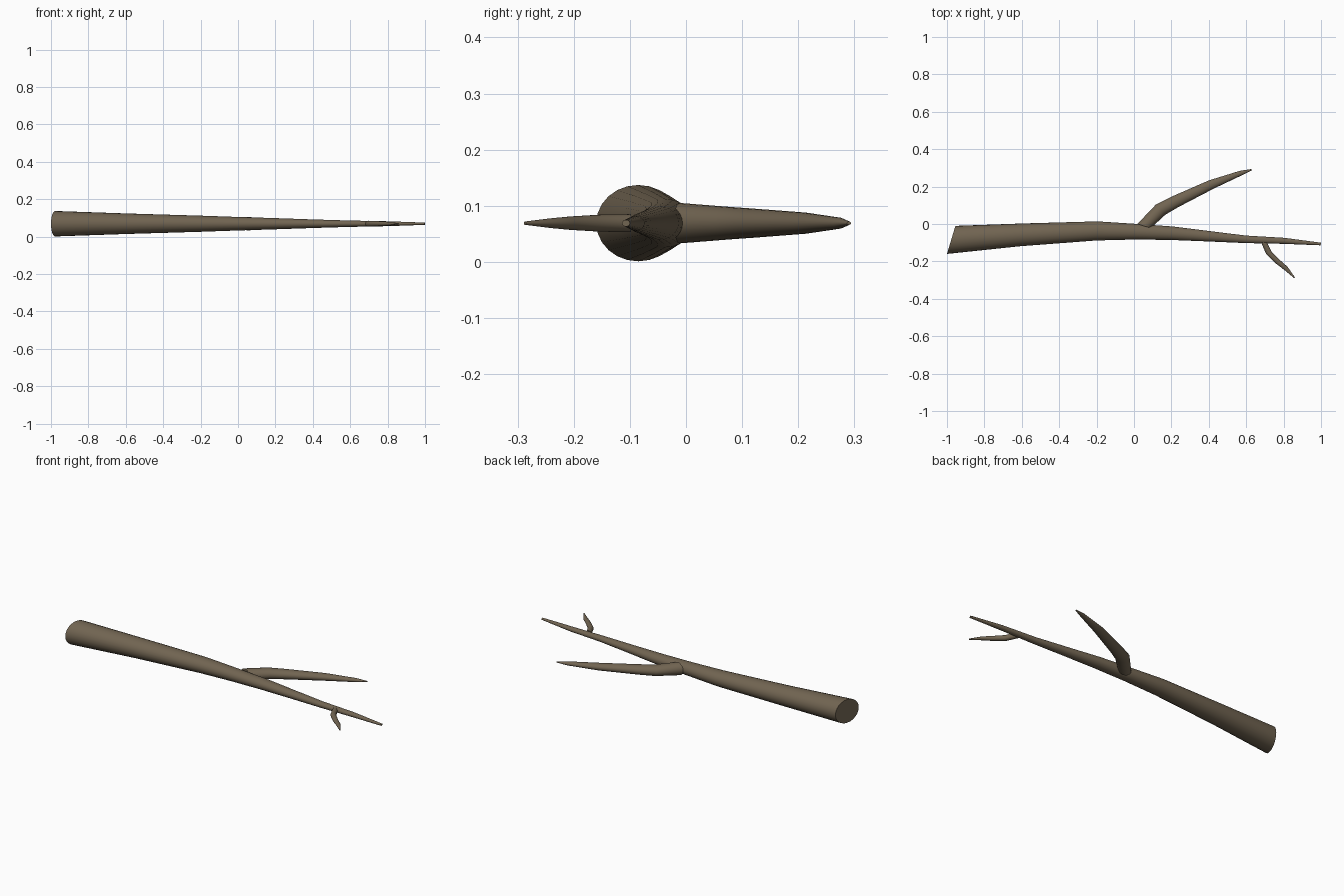
import bpy, bmesh, math
from mathutils import Vector

bark = bpy.data.materials.new("brown bark")
bark.diffuse_color = (0.165, 0.128, 0.083, 1)
MID_Z = 0.069
SIDES = 24


def limb(name, rings):
    """Tapering limb; each ring spans two outline points (seen from above) with a half height."""
    bm = bmesh.new()
    loops = []
    for ax, ay, bx, by, hz in rings:
        c = Vector(((ax + bx) / 2, (ay + by) / 2, MID_Z))
        u = Vector(((ax - bx) / 2, (ay - by) / 2, 0))
        w = Vector((0, 0, hz))
        angles = [2 * math.pi * i / SIDES for i in range(SIDES)]
        loops.append([bm.verts.new(c + u * math.cos(a) + w * math.sin(a)) for a in angles])
    for p, q in zip(loops, loops[1:]):
        for i in range(SIDES):
            j = (i + 1) % SIDES
            bm.faces.new((p[i], p[j], q[j], q[i]))
    bm.faces.new(loops[0])
    bm.faces.new(loops[-1])
    bmesh.ops.recalc_face_normals(bm, faces=bm.faces)
    mesh = bpy.data.meshes.new(name)
    bm.to_mesh(mesh)
    bm.free()
    mesh.materials.append(bark)
    ob = bpy.data.objects.new(name, mesh)
    bpy.context.collection.objects.link(ob)
    bpy.context.view_layer.objects.active = ob
    ob.select_set(True)
    bpy.ops.object.shade_smooth_by_angle(angle=math.radians(35))
    ob.select_set(False)


# Main branch with a slanted cut end
limb("main_branch", [
    (-0.955, -0.010, -1.00, -0.160, 0.068),
    (-0.590, 0.003, -0.61, -0.119, 0.055),
    (-0.195, 0.014, -0.20, -0.088, 0.043),
    (0.005, 0.001, 0.00, -0.083, 0.036),
    (0.205, -0.013, 0.19, -0.085, 0.030),
    (0.405, -0.038, 0.39, -0.093, 0.023),
    (0.600, -0.062, 0.595, -0.102, 0.017),
    (0.805, -0.074, 0.80, -0.106, 0.013),
    (1.000, -0.100, 0.998, -0.114, 0.006),
])

# Long side branch
limb("side_branch", [
    (0.018, 0.000, 0.090, -0.022, 0.036),
    (0.118, 0.105, 0.168, 0.050, 0.029),
    (0.205, 0.148, 0.240, 0.092, 0.026),
    (0.400, 0.233, 0.428, 0.190, 0.019),
    (0.565, 0.284, 0.580, 0.262, 0.010),
    (0.628, 0.294, 0.630, 0.287, 0.003),
])

# Small twig near the tip
limb("twig", [
    (0.710, -0.098, 0.680, -0.098, 0.016),
    (0.738, -0.152, 0.706, -0.160, 0.015),
    (0.785, -0.197, 0.762, -0.214, 0.012),
    (0.822, -0.230, 0.804, -0.246, 0.009),
    (0.860, -0.285, 0.856, -0.289, 0.003),
])
